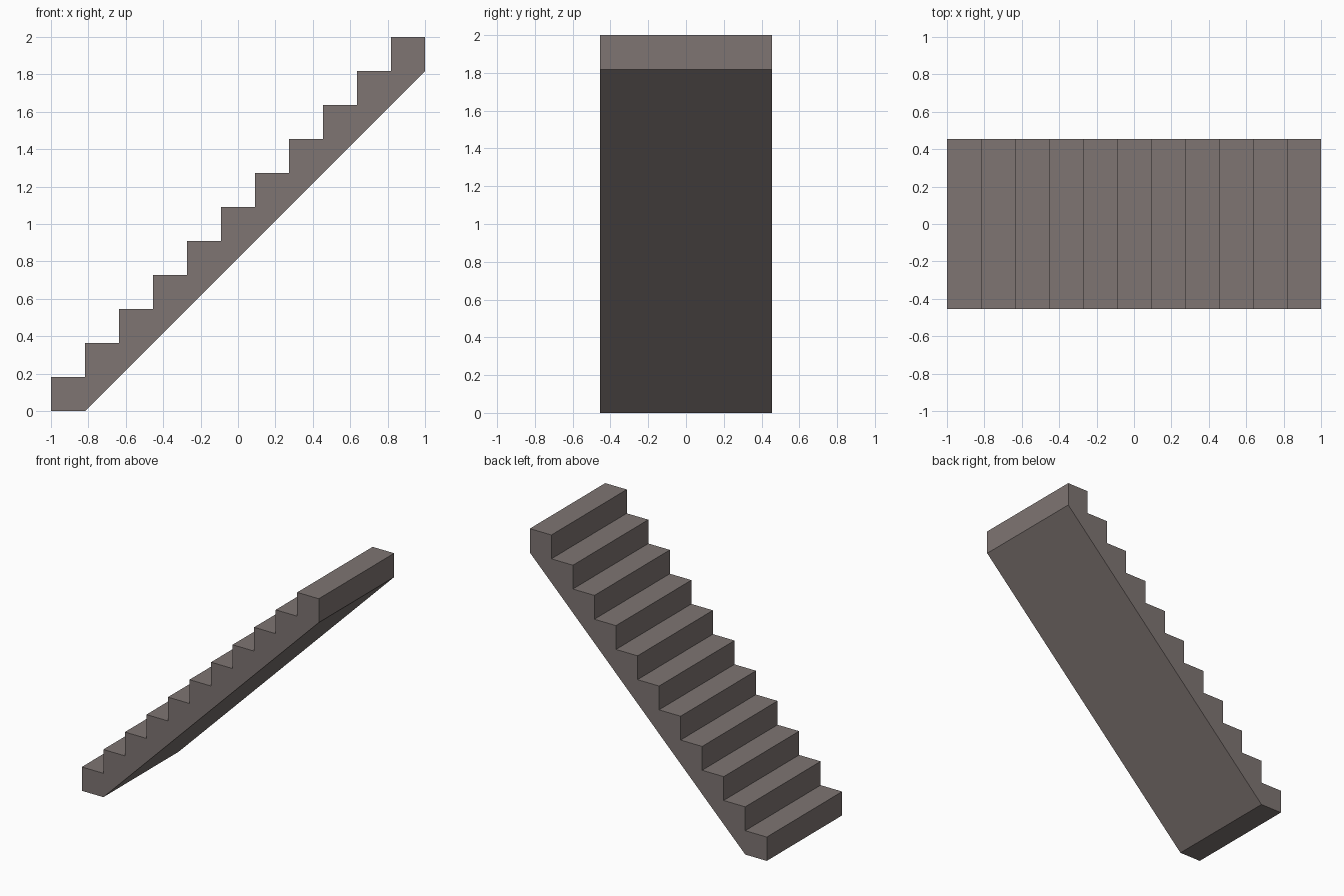
import bpy
import bmesh

if "Cube" in bpy.data.objects:
    bpy.data.objects.remove(bpy.data.objects["Cube"])

STEPS = 11
S = 2 / STEPS          # tread depth and riser height
HALF_W = 2.5 * S       # half width of the flight

# stone colour
stone = bpy.data.materials.new("warm grey stone")
stone.diffuse_color = (0.21, 0.178, 0.17, 1)
stone.use_nodes = True
stone.node_tree.nodes["Principled BSDF"].inputs["Base Color"].default_value = stone.diffuse_color

# side profile: sawtooth of risers and treads, then the sloped underside
profile = [(-1, 0)]
for i in range(STEPS):
    profile += [(-1 + i * S, (i + 1) * S), (-1 + (i + 1) * S, (i + 1) * S)]
profile += [(1, 2 - S), (-1 + S, 0)]

# extrude the profile across the width
bm = bmesh.new()
side = bm.faces.new([bm.verts.new((x, -HALF_W, z)) for x, z in profile])
ext = bmesh.ops.extrude_face_region(bm, geom=[side], use_keep_orig=True)
moved = [v for v in ext["geom"] if isinstance(v, bmesh.types.BMVert)]
bmesh.ops.translate(bm, verts=moved, vec=(0, 2 * HALF_W, 0))
bmesh.ops.recalc_face_normals(bm, faces=bm.faces[:])

mesh = bpy.data.meshes.new("stair_flight")
bm.to_mesh(mesh)
bm.free()
mesh.materials.append(stone)
stairs = bpy.data.objects.new("stair_flight", mesh)
bpy.context.collection.objects.link(stairs)
